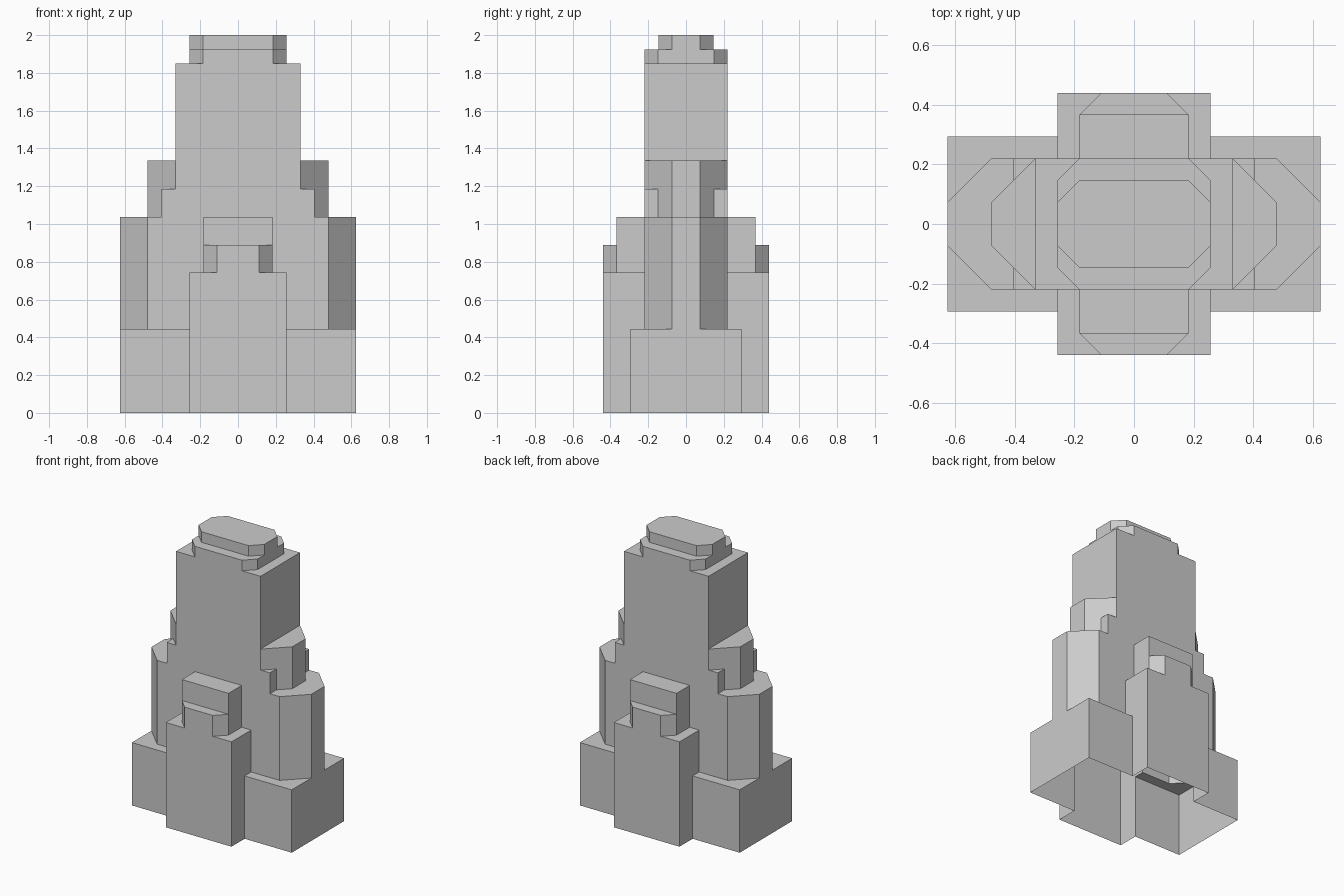
import bpy, bmesh

if "Cube" in bpy.data.objects:
    bpy.data.objects.remove(bpy.data.objects["Cube"])


def prism(name, hx, hy, top, cut=0.0):
    """Upright block centred on the origin, standing on z=0, with optional 45-degree corner cuts."""
    if cut:
        quarter = [(hx, hy - cut), (hx - cut, hy)]
    else:
        quarter = [(hx, hy)]
    ring = quarter + [(-x, y) for x, y in reversed(quarter)]
    ring += [(-x, -y) for x, y in ring]
    bm = bmesh.new()
    face = bm.faces.new([bm.verts.new((x, y, 0)) for x, y in ring])
    ext = bmesh.ops.extrude_face_region(bm, geom=[face], use_keep_orig=True)
    verts = [g for g in ext["geom"] if isinstance(g, bmesh.types.BMVert)]
    bmesh.ops.translate(bm, verts=verts, vec=(0, 0, top))
    bmesh.ops.recalc_face_normals(bm, faces=bm.faces[:])
    mesh = bpy.data.meshes.new(name)
    bm.to_mesh(mesh)
    bm.free()
    obj = bpy.data.objects.new(name, mesh)
    bpy.context.collection.objects.link(obj)
    return obj


# Wide podium, the body all other tiers merge into
tower = prism("stepped_tower", 0.626, 0.293, 0.445)

tiers = [
    # Front and back bays
    prism("bay_base", 0.257, 0.44, 0.742),
    prism("bay_chamfered_tier", 0.183, 0.44, 0.89, 0.073),
    prism("bay_top", 0.183, 0.367, 1.038),
    # Side wings
    prism("lower_wings", 0.626, 0.22, 1.038, 0.146),
    prism("wing_shoulders", 0.404, 0.22, 1.186),
    prism("upper_wings", 0.478, 0.22, 1.335, 0.146),
    # Main shaft and crown
    prism("shaft", 0.331, 0.22, 1.85),
    prism("crown_lower", 0.257, 0.22, 1.925, 0.073),
    prism("crown_upper", 0.257, 0.146, 2.0, 0.073),
]

# Merge the tiers into one clean shell
for tier in tiers:
    tier.hide_render = True
    mod = tower.modifiers.new(tier.name, "BOOLEAN")
    mod.operation = "UNION"
    mod.solver = "EXACT"
    mod.object = tier
bpy.context.view_layer.update()
shell = bpy.data.meshes.new_from_object(
    tower.evaluated_get(bpy.context.evaluated_depsgraph_get()))
tower.modifiers.clear()
tower.data = shell
for tier in tiers:
    bpy.data.objects.remove(tier)

# Open underside
bm = bmesh.new()
bm.from_mesh(shell)
bmesh.ops.remove_doubles(bm, verts=bm.verts[:], dist=0.0005)
bmesh.ops.delete(bm, geom=[f for f in bm.faces if f.calc_center_median().z < 0.001],
                 context="FACES")
bm.to_mesh(shell)
bm.free()
